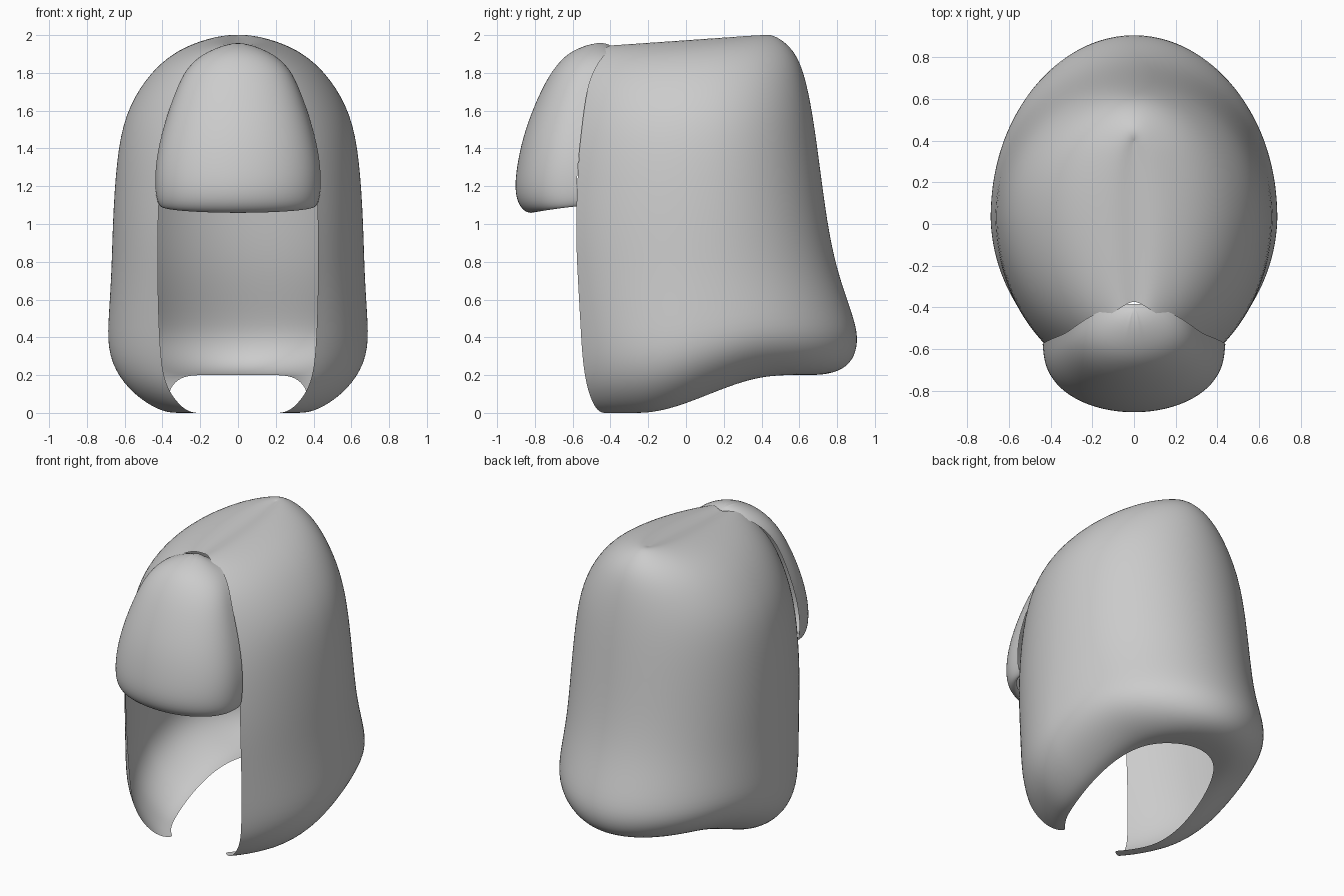
import bpy
import bmesh
from math import acos, sin, cos, pi

cube = bpy.data.objects.get("Cube")
if cube:
    bpy.data.objects.remove(cube)

grey = bpy.data.materials.new("soft grey")
grey.use_nodes = True
colour = (0.6, 0.6, 0.6, 1)
grey.diffuse_color = colour
grey.node_tree.nodes["Principled BSDF"].inputs["Base Color"].default_value = colour


def loft(name, rows):
    """Skin rows of points for the +x half, then mirror and smooth it."""
    bm = bmesh.new()
    grid = [[bm.verts.new(p) for p in row] for row in rows]
    for a, b in zip(grid, grid[1:]):
        for i in range(len(a) - 1):
            bm.faces.new((a[i], a[i + 1], b[i + 1], b[i]))
    bmesh.ops.mirror(bm, geom=bm.verts[:] + bm.edges[:] + bm.faces[:],
                     axis='X', merge_dist=0.0005)
    bmesh.ops.remove_doubles(bm, verts=bm.verts[:], dist=0.0005)
    bmesh.ops.recalc_face_normals(bm, faces=bm.faces[:])
    mesh = bpy.data.meshes.new(name)
    bm.to_mesh(mesh)
    bm.free()
    mesh.materials.append(grey)
    obj = bpy.data.objects.new(name, mesh)
    bpy.context.collection.objects.link(obj)
    mod = obj.modifiers.new("smooth surface", 'SUBSURF')
    mod.levels = mod.render_levels = 2
    for poly in mesh.polygons:
        poly.use_smooth = True
    return obj


def clamp(v):
    return max(0.0, min(1.0, v))


# Back hair: open-fronted hood, levels are height, half width, back, front, half gap
HOOD = [
    (1.985, 0, .38, -.36, 0),
    (2.012, .10, .44, -.40, .06),
    (1.97, .26, .52, -.45, .14),
    (1.90, .38, .585, -.49, .21),
    (1.79, .49, .63, -.53, .28),
    (1.60, .60, .67, -.55, .36),
    (1.35, .645, .705, -.57, .41),
    (1.00, .665, .75, -.585, .425),
    (.75, .67, .80, -.575, .425),
    (.50, .685, .865, -.56, .42),
    (.30, .695, .915, -.55, .41),
    (.16, .64, .905, -.53, .39),
    (.06, .54, .86, -.50, .33),
    (.0, .43, .76, -.46, .26),
    (.0, .37, .60, -.42, .19),
]
MID_Y = 0.05
STEPS = 10


def hood_row(z, w, back, front, gap):
    pts = []
    for i in range(STEPS + 1):                      # rounded back
        a = i / STEPS * pi / 2
        pts.append((w * sin(a), MID_Y + (back - MID_Y) * cos(a)))
    phi = acos(gap / w) if w else 1.0
    for i in range(1, STEPS + 1):                   # side running to the front edge
        a = i / STEPS * phi
        pts.append((w * cos(a), MID_Y + (front - MID_Y) * sin(a) / sin(phi)))
    row = []
    for x, y in pts:
        s = clamp((y + .25) / .75)
        lift = .2 * s * s * (3 - 2 * s)             # hem rises to the back
        dip = .07 * max(0, .4 - y) * clamp(z - 1)   # crown falls to the front
        row.append((x, y, z + lift * clamp(1 - z / .8) - dip))
    return row


loft("back_hair", [hood_row(*level) for level in HOOD])

# Fringe: domed panel, levels are front height, edge height, half width, edge, front
FRINGE = [
    (1.94, 1.93, 0, -.38, -.385),
    (1.97, 1.93, .09, -.39, -.46),
    (1.92, 1.90, .19, -.43, -.61),
    (1.84, 1.83, .27, -.48, -.69),
    (1.72, 1.72, .325, -.525, -.765),
    (1.50, 1.52, .395, -.55, -.855),
    (1.32, 1.34, .435, -.57, -.895),
    (1.18, 1.20, .44, -.58, -.91),
    (1.09, 1.12, .43, -.58, -.885),
    (1.05, 1.09, .41, -.58, -.83),
    (1.07, 1.095, .40, -.58, -.79),
]


def fringe_row(z_front, z_edge, w, edge, front):
    row = []
    for i in range(STEPS + 1):
        a = i / STEPS * pi / 2
        c = max(0.0, cos(a))
        row.append((w * sin(a), edge + (front - edge) * c ** .85,
                    z_edge + (z_front - z_edge) * c))
    return row


loft("fringe", [fringe_row(*level) for level in FRINGE])
